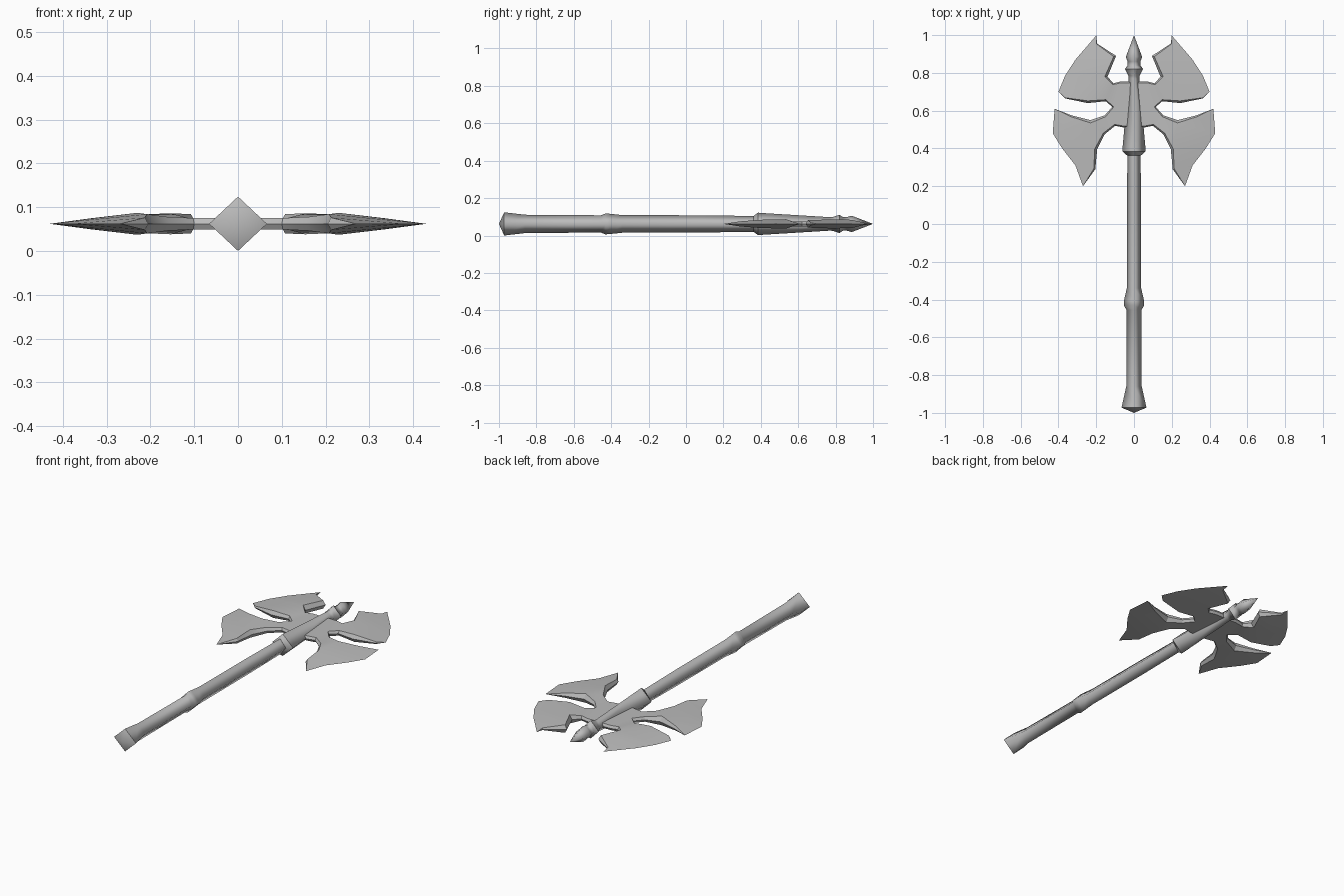
import bpy, bmesh
from mathutils import Vector

if "Cube" in bpy.data.objects:
    bpy.data.objects.remove(bpy.data.objects["Cube"], do_unlink=True)

MID = 0.062  # height of the weapon's centre line

steel = bpy.data.materials.new("grey_steel")
steel.use_nodes = True
GREY = (0.5, 0.5, 0.5, 1)
steel.diffuse_color = GREY
steel.node_tree.nodes["Principled BSDF"].inputs["Base Color"].default_value = GREY


def make_object(name, bm):
    mesh = bpy.data.meshes.new(name)
    bm.to_mesh(mesh)
    bm.free()
    mesh.materials.append(steel)
    ob = bpy.data.objects.new(name, mesh)
    ob.location.z = MID
    bpy.context.collection.objects.link(ob)
    return ob


def diamond_rod(name, profile):
    """Four-sided rod along y; each profile entry is (y, half width, half height)."""
    bm = bmesh.new()
    rings = []
    for y, w, h in profile:
        if w == 0:
            rings.append([bm.verts.new((0, y, 0))] * 4)
        else:
            rings.append([bm.verts.new(c) for c in
                          ((w, y, 0), (0, y, h), (-w, y, 0), (0, y, -h))])
    for a, b in zip(rings, rings[1:]):
        for i in range(4):
            j = (i + 1) % 4
            bm.faces.new(dict.fromkeys((a[i], a[j], b[j], b[i])))
    bmesh.ops.recalc_face_normals(bm, faces=bm.faces)
    # Long ridges stay soft, strongly bent rings stay crisp
    for f in bm.faces:
        f.smooth = True
    for e in bm.edges:
        ring = abs(e.verts[0].co.y - e.verts[1].co.y) < 1e-5
        e.smooth = not (ring and e.calc_face_angle(0) > 0.5)
    return make_object(name, bm)


# Handle with pommel and grip knob
diamond_rod("handle", [
    (-1.0, 0, 0), (-0.972, 0.066, 0.062), (-0.86, 0.041, 0.049),
    (-0.455, 0.04, 0.046), (-0.43, 0.054, 0.056), (-0.405, 0.053, 0.054),
    (-0.34, 0.038, 0.047), (0.08, 0.037, 0.046), (0.38, 0.035, 0.042)])

# Socket that holds the blades, with its collar and top spike
diamond_rod("socket_and_spike", [
    (0.36, 0, 0), (0.362, 0.036, 0.043), (0.385, 0.062, 0.06), (0.41, 0.06, 0.058),
    (0.77, 0.028, 0.036), (0.785, 0.03, 0.037), (0.82, 0.048, 0.049),
    (0.84, 0.034, 0.036), (0.86, 0.034, 0.036), (0.885, 0.043, 0.044),
    (1.0, 0, 0)])

# Blade outline, clockwise for one side: (x, y, half thickness)
OUTLINE = [
    (0, .755, .013), (.07, .755, .013), (.11, .745, .013), (.14, .78, .024),
    (.095, .89, .022), (.195, .955, .006), (.20, .998, 0), (.31, .87, 0),
    (.365, .785, 0), (.40, .70, 0), (.365, .665, .006), (.245, .64, .02),
    (.15, .65, .014), (.115, .62, .013), (.155, .575, .014), (.23, .55, .025),
    (.33, .575, .013), (.42, .61, 0), (.43, .48, 0), (.38, .40, 0),
    (.31, .31, 0), (.27, .20, 0), (.205, .29, .014), (.195, .395, .022),
    (.155, .475, .016), (.10, .52, .013), (.05, .51, .013), (0, .51, .013)]
PANELS = [
    (0, 1, 13, 26, 27), (1, 2, 12, 13), (13, 14, 25, 26),             # centre
    (2, 3, 11, 12), (3, 10, 11), (3, 8, 9, 10), (3, 4, 7, 8), (4, 5, 6, 7),
    (14, 24, 25), (14, 15, 23, 24), (15, 16, 17, 18), (15, 18, 19, 23),
    (23, 19, 20, 22), (22, 20, 21)]

bm = bmesh.new()
rim, top = [], []
last = len(OUTLINE) - 1
for i, (x, y, h) in enumerate(OUTLINE):
    v = bm.verts.new((x, y, 0))
    rim.append(v)
    if h == 0:
        top.append(v)
        continue
    a, b = OUTLINE[max(i - 1, 0)], OUTLINE[min(i + 1, last)]
    inward = Vector((b[1] - a[1], a[0] - b[0], 0)).normalized() * h * 0.6
    if i in (0, last):
        inward.x = 0
    top.append(bm.verts.new((x + inward.x, y + inward.y, h)))
for panel in PANELS:
    bm.faces.new([top[i] for i in reversed(panel)])
for i in range(last):
    loop = list(dict.fromkeys((top[i], top[i + 1], rim[i + 1], rim[i])))
    if len(loop) > 2:
        bm.faces.new(loop)
blades = make_object("double_blades", bm)

# Mirror to the other side and to the underside
mirror = blades.modifiers.new("mirror", 'MIRROR')
mirror.use_axis = (True, False, True)
mirror.merge_threshold = 0.0005
bpy.ops.object.select_all(action='DESELECT')
blades.select_set(True)
bpy.context.view_layer.objects.active = blades
bpy.ops.object.modifier_apply(modifier=mirror.name)
bpy.ops.object.shade_smooth_by_angle(angle=0.4)
